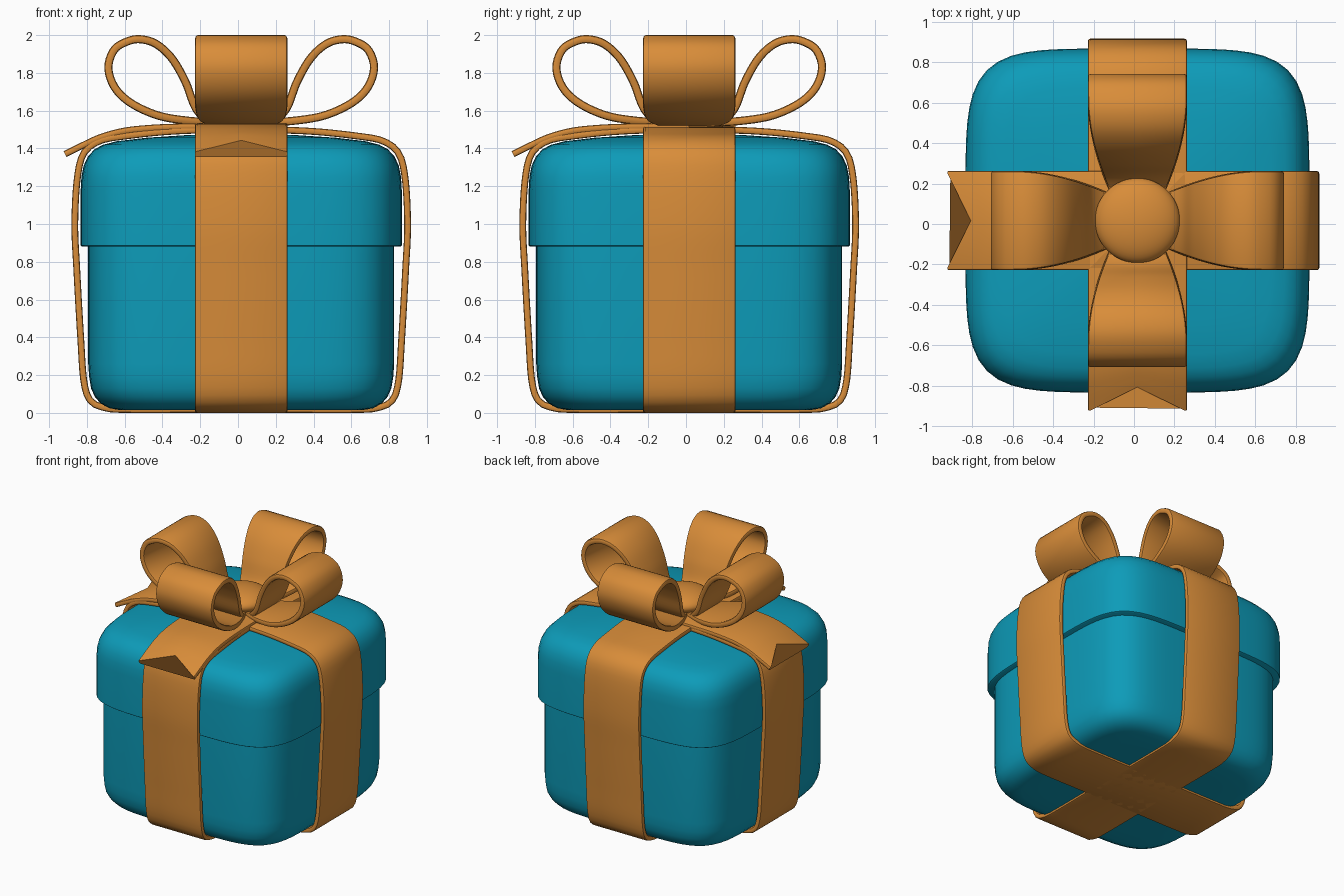
import bpy, bmesh, math
from mathutils import Vector

if "Cube" in bpy.data.objects:
    bpy.data.objects.remove(bpy.data.objects["Cube"])

C = 0.017          # box centre in x and y (the two tails shift it slightly)
W = 0.245          # ribbon half width


def material(name, rgb):
    m = bpy.data.materials.new(name)
    m.diffuse_color = (*rgb, 1)
    m.use_nodes = True
    m.node_tree.nodes["Principled BSDF"].inputs["Base Color"].default_value = m.diffuse_color
    return m


TEAL = material("teal_card", (0.004, 0.33, 0.485))
ORANGE = material("orange_ribbon", (0.69, 0.265, 0.041))


def finish(name, bm, mat, angle=40):
    bmesh.ops.recalc_face_normals(bm, faces=bm.faces)
    me = bpy.data.meshes.new(name)
    bm.to_mesh(me)
    bm.free()
    me.materials.append(mat)
    ob = bpy.data.objects.new(name, me)
    bpy.context.collection.objects.link(ob)
    bpy.ops.object.select_all(action='DESELECT')
    ob.select_set(True)
    bpy.context.view_layer.objects.active = ob
    bpy.ops.object.shade_smooth_by_angle(angle=math.radians(angle))
    return ob


def skin(bm, rows, wrap):
    """Bridge rows of vertices; each row is a closed ring."""
    n = len(rows[0])
    for k in range(len(rows) if wrap else len(rows) - 1):
        a, b = rows[k], rows[(k + 1) % len(rows)]
        for i in range(n):
            j = (i + 1) % n
            bm.faces.new((a[i], a[j], b[j], b[i]))
    if not wrap:
        bm.faces.new(rows[0])
        bm.faces.new(rows[-1])


def curve(pts, closed, steps=24):
    """Smooth path through points, returned as f(t) by arc length."""
    P = [Vector(p) for p in pts]
    n = len(P)
    get = (lambda i: P[i % n]) if closed else (lambda i: P[max(0, min(n - 1, i))])
    d = []
    for k in range(n if closed else n - 1):
        a, b, c, e = (get(k + i) for i in (-1, 0, 1, 2))
        for s in range(steps):
            t = s / steps
            d.append(0.5 * (2 * b + (c - a) * t + (2 * a - 5 * b + 4 * c - e) * t * t
                            + (3 * b - a - 3 * c + e) * t ** 3))
    d.append(P[0] if closed else P[-1])
    acc = [0.0]
    for a, b in zip(d, d[1:]):
        acc.append(acc[-1] + (b - a).length)

    def f(t):
        s = max(0.0, min(1.0, t)) * acc[-1]
        k = 0
        while k < len(d) - 2 and acc[k + 1] < s:
            k += 1
        return d[k].lerp(d[k + 1], (s - acc[k]) / max(acc[k + 1] - acc[k], 1e-9))
    return f


def ribbon(name, pts, turn, thick, closed=False, rows=60, width=lambda r: W, notch=0.0):
    """Sweep a soft-edged flat strip along an (r, z) path, turned about the box centre."""
    f = curve(pts, closed)
    e = abs(thick) * 0.33
    sgn = 1 if thick > 0 else -1
    T = abs(thick)
    half = [(1, 0, e), (1, 0.3 * e, 0.3 * e), (1, e, 0)]           # side, inset, depth
    right = [(s, i, v) for s, i, v in half]
    top = [(-1, i, v) for _, i, v in half] + [(0, 0, 0)] + right[::-1]
    sec = top + [(s, i, T - v) for s, i, v in top[::-1]]
    ca, sa = math.cos(turn), math.sin(turn)
    bm = bmesh.new()
    out = []
    for k in range(rows if closed else rows + 1):
        t0 = k / rows
        row = []
        for s, i, v in sec:
            t = t0 * (1 - notch * (1 - abs(s)) * t0 ** 4)
            p = f(t)
            if closed:
                d = f((t + 0.002) % 1) - f((t - 0.002) % 1)
            else:
                d = f(t + 0.002) - f(t - 0.002)
            d.normalize()
            q = p + Vector((-d.y, d.x)) * v * sgn
            u = s * (width(p.x) - i)
            row.append(bm.verts.new((C + q.x * ca - u * sa, C + q.x * sa + u * ca, max(q.y, 0))))
        out.append(row)
    skin(bm, out, closed)
    return finish(name, bm, ORANGE)


def soft_box(name, profile, n=5.2, seg=96):
    """Stack of bulging rounded-square rings given as (half width, z)."""
    bm = bmesh.new()
    rows = []
    for h, z in profile:
        row = []
        for i in range(seg):
            a = 2 * math.pi * i / seg
            c, s = math.cos(a), math.sin(a)
            r = h * (abs(c) ** n + abs(s) ** n) ** (-1 / n)
            row.append(bm.verts.new((C + r * c, C + r * s, z)))
        rows.append(row)
    skin(bm, rows, False)
    return finish(name, bm, TEAL)


# Box body and overhanging lid
soft_box("box_body", [(0.5, 0.015), (0.65, 0.016), (0.70, 0.025), (0.745, 0.05), (0.775, 0.085),
                      (0.795, 0.13), (0.805, 0.19), (0.81, 0.26), (0.81, 0.9)])
soft_box("box_lid", [(0.842, 0.88), (0.85, 0.886), (0.85, 1.18), (0.846, 1.25), (0.834, 1.31),
                     (0.81, 1.36), (0.775, 1.397), (0.73, 1.42), (0.66, 1.438), (0.5, 1.457),
                     (0.3, 1.47), (0.1, 1.478)])

# Two ribbon bands wrapped round the box
side = [(0.3, 0), (0.6, 0), (0.72, 0.008), (0.81, 0.05), (0.85, 0.16), (0.868, 0.4), (0.888, 0.75),
        (0.899, 1.0), (0.885, 1.25), (0.848, 1.385), (0.76, 1.455), (0.62, 1.483), (0.35, 1.51)]
loop = [(0, 0)] + side + [(0, 1.518)] + [(-x, z) for x, z in side[::-1]]
for i, nm in enumerate(("ribbon_band_across", "ribbon_band_along")):
    ribbon(nm, loop, i * math.pi / 2, 0.036, closed=True, rows=140)

# Four bow loops, pinched towards the middle
bow = [(0.1, 1.515), (0.28, 1.525), (0.45, 1.555), (0.6, 1.625), (0.69, 1.715), (0.725, 1.83),
       (0.69, 1.935), (0.615, 1.985), (0.535, 2.0), (0.44, 1.972), (0.35, 1.89), (0.275, 1.76),
       (0.22, 1.62), (0.14, 1.54)]
pinch = lambda r: W * (1 - 0.75 * (1 - min(r / 0.62, 1)) ** 2)
for i, nm in enumerate(("right", "back", "left", "front")):
    ribbon("bow_loop_" + nm, bow, i * math.pi / 2, 0.043, width=pinch)

# Two notched tails, to the left and the front
tail = [(0, 1.535), (0.25, 1.533), (0.45, 1.527), (0.62, 1.51), (0.75, 1.475), (0.85, 1.43), (0.94, 1.385)]
for i, nm in ((2, "left"), (3, "front")):
    ribbon("ribbon_tail_" + nm, tail, i * math.pi / 2, -0.034, notch=0.135)

# Flattened knot in the middle of the bow
bm = bmesh.new()
bmesh.ops.create_uvsphere(bm, u_segments=48, v_segments=24, radius=1)
for v in bm.verts:
    v.co = (C + v.co.x * 0.21, C + v.co.y * 0.21, 1.595 + v.co.z * 0.085)
finish("bow_knot", bm, ORANGE)
